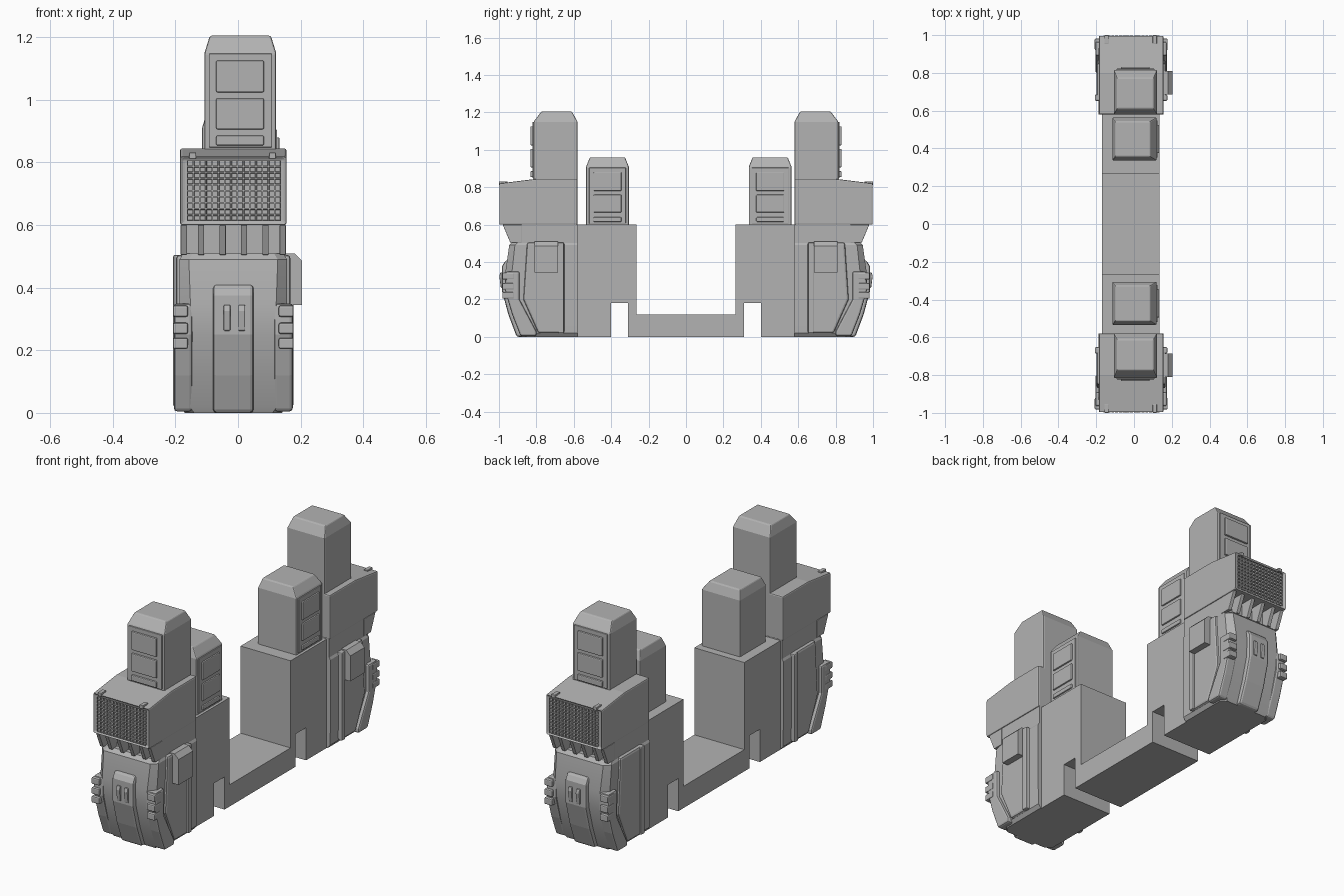
import bpy, bmesh
from mathutils import Vector

cube = bpy.data.objects.get("Cube")
if cube:
    bpy.data.objects.remove(cube, do_unlink=True)

grey = bpy.data.materials.new("plain grey")
grey.use_nodes = True
colour = (0.45, 0.45, 0.45, 1)
grey.diffuse_color = colour
grey.node_tree.nodes["Principled BSDF"].inputs["Base Color"].default_value = colour

CX = -0.015  # centre line of the end units


def finish(name, bm, bevel=0, mirror=True):
    """Turn a bmesh into an object, bevelled and mirrored to the other end."""
    mesh = bpy.data.meshes.new(name)
    bm.to_mesh(mesh)
    bm.free()
    mesh.materials.append(grey)
    obj = bpy.data.objects.new(name, mesh)
    bpy.context.collection.objects.link(obj)
    if bevel:
        mod = obj.modifiers.new("Bevel", 'BEVEL')
        mod.width, mod.segments = bevel, 2
        mod.limit_method = 'ANGLE'
    if mirror:
        mod = obj.modifiers.new("Mirror", 'MIRROR')
        mod.use_axis = (False, True, False)
    return obj


def loft(rings):
    """Skin a stack of equal-sized closed rings and cap both ends."""
    bm = bmesh.new()
    rows = [[bm.verts.new(p) for p in ring] for ring in rings]
    n = len(rows[0])
    for a, b in zip(rows, rows[1:]):
        for i in range(n):
            j = (i + 1) % n
            bm.faces.new((a[i], a[j], b[j], b[i]))
    bm.faces.new(rows[0])
    bm.faces.new(rows[-1])
    bmesh.ops.recalc_face_normals(bm, faces=bm.faces)
    return bm


def side_prism(name, profile, xa, xb, bevel=0, mirror=True):
    """Extrude a (y, z) profile across x."""
    bm = loft([[(x, y, z) for y, z in profile] for x in (xa, xb)])
    return finish(name, bm, bevel, mirror)


def box(name, xs, ys, zs, bevel=0, mirror=True):
    (ya, yb), (za, zb) = ys, zs
    profile = [(ya, za), (yb, za), (yb, zb), (ya, zb)]
    return side_prism(name, profile, xs[0], xs[1], bevel, mirror)


def tower(name, xs, ys, zs, insets, mirror):
    """Upright box with a sloped cap; insets are left, right, front, back."""
    def ring(z, k):
        a, b = xs[0] + insets[0] * k, xs[1] - insets[1] * k
        c, d = ys[0] + insets[2] * k, ys[1] - insets[3] * k
        return [(a, c, z), (b, c, z), (b, d, z), (a, d, z)]
    return finish(name, loft([ring(zs[0], 0), ring(zs[1], 0), ring(zs[2], 1)]), 0.006, mirror)


# Base: two pedestals joined by a low bridge with notches
half = [(0.31, 0), (0.31, 0.18), (0.4, 0.18), (0.4, 0), (0.58, 0),
        (0.58, 0.6), (0.265, 0.6), (0.265, 0.12)]
side_prism("base_bridge", half + [(-y, z) for y, z in reversed(half)], -0.17, 0.135, mirror=False)

# Outer towers with a window panel on the end face
tower("outer_tower", (-0.107, 0.122), (-0.815, -0.58), (0.83, 1.15, 1.205),
      (0.017, 0.017, 0.042, 0.03), True)
box("outer_panel_frame", (-0.093, 0.109), (-0.822, -0.8), (0.848, 1.148), 0.003)
for za, zb in ((1.024, 1.126), (0.906, 1.005), (0.854, 0.886)):
    box("outer_window", (-0.07, 0.083), (-0.832, -0.81), (za, zb), 0.005)

# Inner towers with a window panel on the left face
for label, y in (("front", -0.42), ("back", 0.45)):
    tower(label + "_inner_tower", (-0.115, 0.12), (y - 0.114, y + 0.114),
          (0.59, 0.91, 0.96), (0.015, 0.035, 0.02, 0.02), False)
    box(label + "_inner_panel_frame", (0.1, 0.125), (y - 0.098, y + 0.098),
        (0.606, 0.905), 0.003, False)
    for za, zb in ((0.78, 0.88), (0.665, 0.76), (0.615, 0.64)):
        box(label + "_inner_window", (0.11, 0.133), (y - 0.075, y + 0.075),
            (za, zb), 0.005, False)

# Head with a recessed end face
profile = [(-1, 0.6), (-0.58, 0.6), (-0.58, 0.845), (-0.8, 0.845), (-1, 0.82)]
bm = loft([[(x, y, z) for y, z in profile] for x in (-0.185, 0.155)])
front = [f for f in bm.faces if f.normal.y < -0.9]
bmesh.ops.inset_region(bm, faces=front, thickness=0.013, depth=-0.012)
finish("head", bm, 0.007)

# Grille: a plate pierced by rows of small holes
bm = bmesh.new()
bmesh.ops.create_grid(bm, x_segments=15, y_segments=10, size=1)
for v in bm.verts:
    v.co = Vector((-0.0125 + v.co.x * 0.15, -0.997, 0.71 + v.co.y * 0.097))
bmesh.ops.recalc_face_normals(bm, faces=bm.faces)
for f in bm.faces:
    f.normal_update()
    if f.normal.y > 0:
        f.normal_flip()
cells = list(bm.faces)
bmesh.ops.inset_individual(bm, faces=cells, thickness=0.003)
bmesh.ops.inset_individual(bm, faces=cells, thickness=0.001, depth=-0.007)
finish("grille", bm)

# Latches on the head's top edge
for x in (-0.145, 0.11):
    box("head_latch", (x - 0.011, x + 0.011), (-1, -0.955), (0.812, 0.832), 0.003)

# Neck and vent fins under the head
box("neck", (CX - 0.165, CX + 0.165), (-0.9, -0.58), (0.49, 0.605))
fin = [(-0.98, 0.6), (-0.94, 0.505), (-0.88, 0.505), (-0.88, 0.6)]
for offset in (-0.158, -0.103, -0.034, 0.034, 0.103, 0.158):
    side_prism("vent_fin", fin, CX + offset - 0.01, CX + offset + 0.01, 0.002)

# Body: stacked sections (height, front y, half width, corner cut)
sections = [(0, -0.88, 0.155, 0.03), (0.02, -0.89, 0.17, 0.03), (0.12, -0.925, 0.172, 0.035),
            (0.25, -0.96, 0.172, 0.04), (0.35, -0.965, 0.172, 0.035),
            (0.49, -0.945, 0.172, 0.03), (0.51, -0.925, 0.16, 0.03)]
rings = []
for z, y, w, c in sections:
    right = [(w, -0.58), (w, y + c), (w - c, y)]
    plan = right + [(-a, b) for a, b in reversed(right)]
    rings.append([(CX + a, b, z) for a, b in plan])
body = finish("body", loft(rings))
bpy.context.view_layer.objects.active = body
for obj in bpy.context.selected_objects:
    obj.select_set(False)
body.select_set(True)
bpy.ops.object.shade_smooth_by_angle(angle=0.4)

# Centre shield and its two hooks
shield = [(-0.94, 0.41), (-0.965, 0.41), (-0.985, 0.375), (-0.985, 0.25),
          (-0.95, 0.12), (-0.905, 0), (-0.85, 0), (-0.9, 0.25)]
side_prism("centre_shield", shield, -0.08, 0.05, 0.012)
hook = [(-0.97, 0.345), (-0.992, 0.345), (-0.998, 0.325), (-0.99, 0.262), (-0.97, 0.262)]
for x in (-0.035, 0.012):
    side_prism("shield_hook", hook, x - 0.011, x + 0.011, 0.004)

# Side armour on both flanks
guard = [(-0.965, 0.35), (-0.89, 0.35), (-0.89, 0.2), (-0.8, 0.03), (-0.8, 0.005),
         (-0.885, 0.005), (-0.93, 0.12), (-0.968, 0.25)]
plate = [(-0.85, 0.505), (-0.65, 0.505), (-0.65, 0.02), (-0.79, 0.02), (-0.87, 0.2)]
for label, s in (("right", -1), ("left", 1)):
    side_prism(label + "_corner_guard", guard, CX + s * 0.13, CX + s * 0.19, 0.01)
    side_prism(label + "_side_plate", plate, CX + s * 0.14, CX + s * 0.183, 0.012)
    xs = (CX + s * 0.165, CX + s * 0.192)
    box(label + "_plate_rail", xs, (-0.685, -0.652), (0.02, 0.505), 0.006)
    for z in (0.325, 0.27, 0.222):
        box(label + "_guard_rib", (CX + s * 0.145, CX + s * 0.193),
            (-0.982, -0.92), (z - 0.018, z + 0.018), 0.006)

# Box on the left flank only, with its top outer edge cut away
bm = loft([[(0.14, y, 0.345), (0.205, y, 0.345), (0.205, y, 0.485), (0.18, y, 0.51), (0.14, y, 0.51)]
           for y in (-0.81, -0.685)])
finish("left_flank_box", bm)
